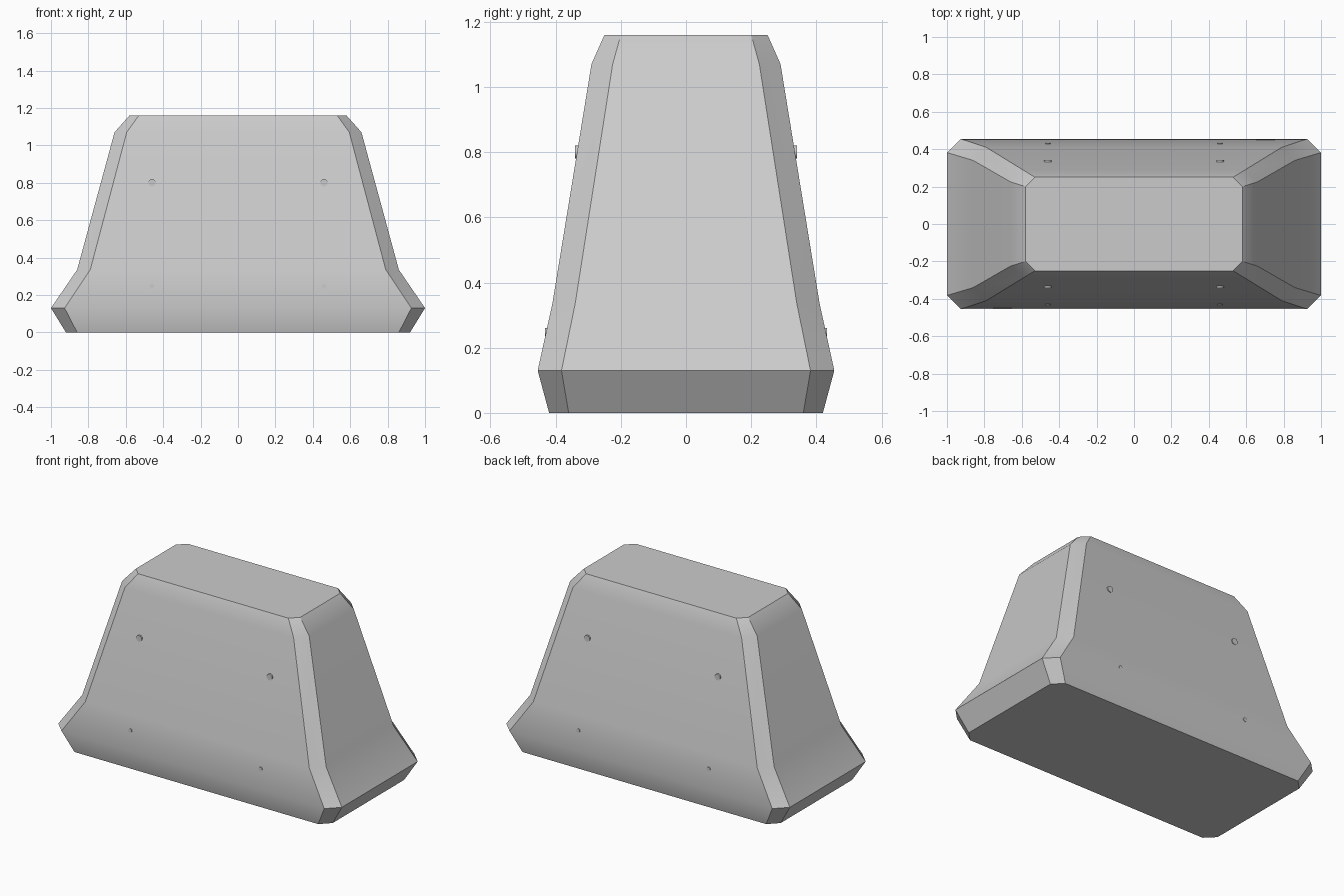
import bpy, bmesh, math

cube = bpy.data.objects.get("Cube")
if cube:
    bpy.data.objects.remove(cube, do_unlink=True)


def make_material(name, value):
    mat = bpy.data.materials.new(name)
    mat.use_nodes = True
    colour = (value, value, value, 1)
    mat.diffuse_color = colour
    mat.node_tree.nodes["Principled BSDF"].inputs["Base Color"].default_value = colour
    return mat


concrete = make_material("concrete grey", 0.6)


def finish(bm, name):
    bmesh.ops.recalc_face_normals(bm, faces=bm.faces)
    mesh = bpy.data.meshes.new(name)
    bm.to_mesh(mesh)
    bm.free()
    mesh.materials.append(concrete)
    obj = bpy.data.objects.new(name, mesh)
    bpy.context.collection.objects.link(obj)
    bpy.ops.object.select_all(action="DESELECT")
    obj.select_set(True)
    bpy.context.view_layer.objects.active = obj
    bpy.ops.object.shade_smooth_by_angle(angle=math.radians(30))
    return obj


# Barrier body: chamfered rectangles stacked as (height, half width, half depth, chamfer)
sections = [
    (0.0, 0.92, 0.42, 0.06),
    (0.13, 1.0, 0.455, 0.073),
    (0.335, 0.86, 0.41, 0.07),
    (1.07, 0.66, 0.29, 0.065),
    (1.16, 0.58, 0.25, 0.05),
]
bm = bmesh.new()
rings = []
for z, w, d, c in sections:
    ring = []
    for sx, sy in ((1, 1), (-1, 1), (-1, -1), (1, -1)):
        pair = [(sx * w, sy * (d - c), z), (sx * (w - c), sy * d, z)]
        ring += pair if sx == sy else pair[::-1]
    rings.append([bm.verts.new(p) for p in ring])
for low, high in zip(rings, rings[1:]):
    for i in range(len(low)):
        j = (i + 1) % len(low)
        bm.faces.new((low[i], low[j], high[j], high[i]))
bm.faces.new(rings[0])
bm.faces.new(rings[-1])
finish(bm, "barrier_body")

# Small round pegs, two high and two low on the front and the back
for side, label in ((-1, "front"), (1, "back")):
    for level, z, reach, radius in (("upper", 0.8, 0.341, 0.02), ("lower", 0.247, 0.433, 0.013)):
        for x, hand in ((0.46, "left"), (-0.46, "right")):
            bm = bmesh.new()
            bmesh.ops.create_cone(bm, cap_ends=True, segments=12, radius1=radius,
                                  radius2=radius, depth=0.04)
            peg = finish(bm, f"{label}_{level}_{hand}_peg")
            peg.rotation_euler.x = math.pi / 2
            peg.location = (x, side * (reach - 0.02), z)
